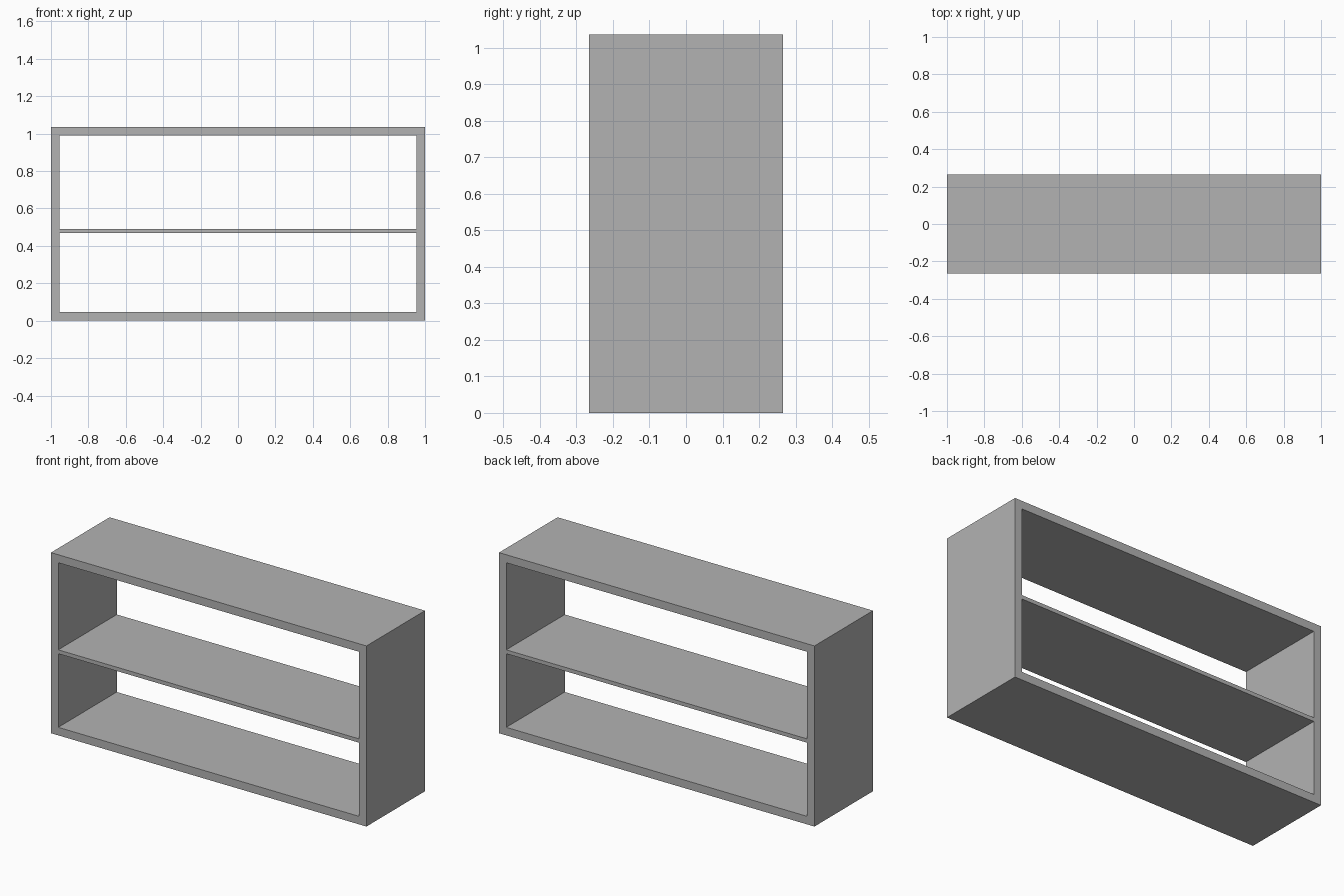
import bpy

# Remove the default object
cube = bpy.data.objects.get("Cube")
if cube:
    bpy.data.objects.remove(cube, do_unlink=True)

WIDTH, DEPTH, HEIGHT = 2.0, 0.53, 1.035
BOARD = 0.046
SHELF_BOTTOM, SHELF_TOP = 0.468, 0.49

# Single plain grey finish
grey = bpy.data.materials.new("plain grey")
grey.use_nodes = True
colour = (0.45, 0.45, 0.45, 1.0)
grey.diffuse_color = colour
grey.node_tree.nodes["Principled BSDF"].inputs["Base Color"].default_value = colour


def board(name, x0, x1, z0, z1):
    """Full-depth flat board spanning the given x and z ranges."""
    bpy.ops.mesh.primitive_cube_add(size=1, location=((x0 + x1) / 2, 0, (z0 + z1) / 2))
    obj = bpy.context.object
    obj.name = name
    obj.scale = (x1 - x0, DEPTH, z1 - z0)
    bpy.ops.object.transform_apply(location=False, rotation=False, scale=True)
    obj.data.materials.append(grey)
    return obj


half = WIDTH / 2
inner = half - BOARD

# Outer frame
board("bottom_panel", -half, half, 0, BOARD)
board("top_panel", -half, half, HEIGHT - BOARD, HEIGHT)
board("left_side_panel", inner, half, BOARD, HEIGHT - BOARD)
board("right_side_panel", -half, -inner, BOARD, HEIGHT - BOARD)

# Thin middle shelf
board("middle_shelf", -inner, inner, SHELF_BOTTOM, SHELF_TOP)
